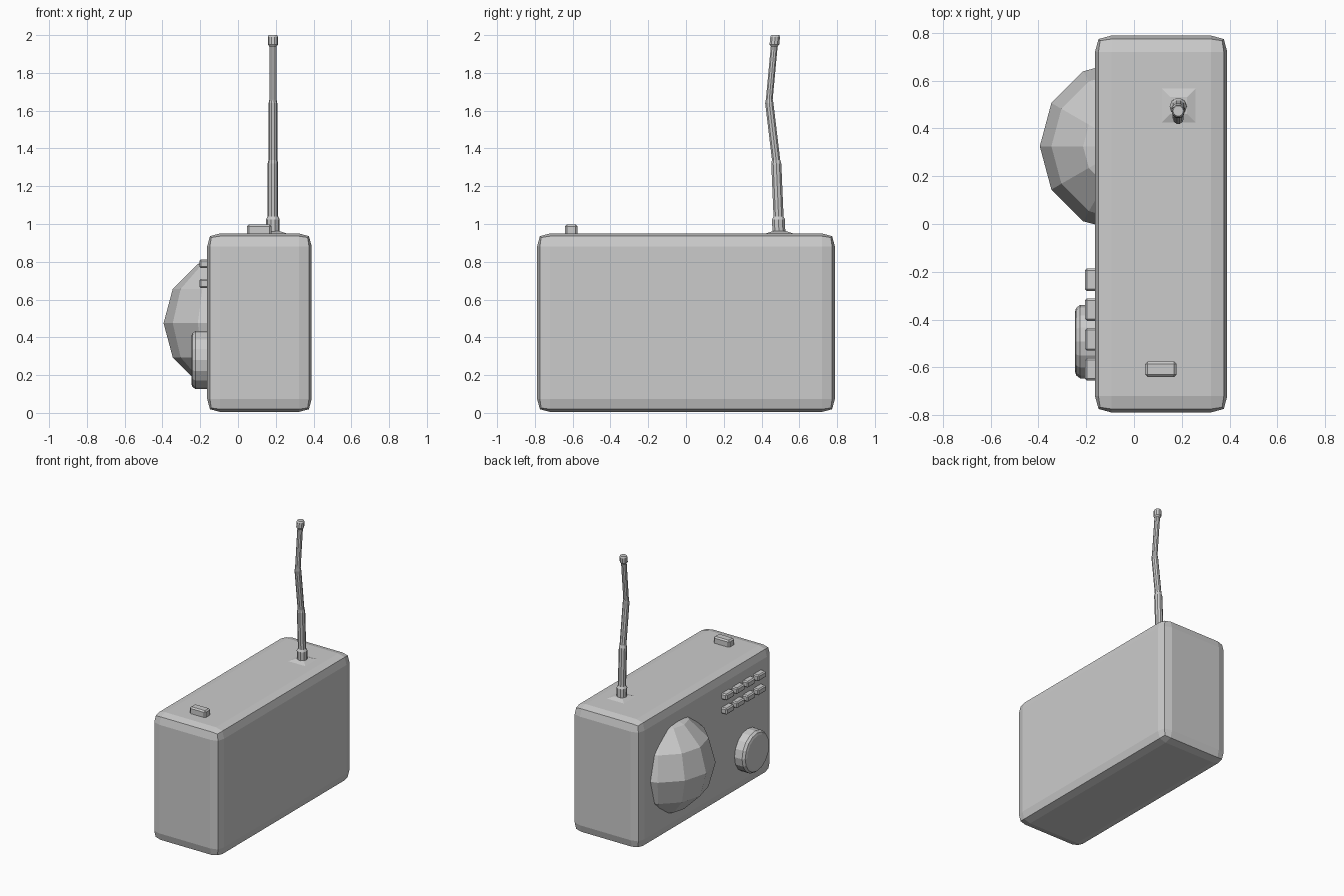
import bpy, bmesh, math
from mathutils import Matrix, Vector

if "Cube" in bpy.data.objects:
    bpy.data.objects.remove(bpy.data.objects["Cube"])


def finish(name, bm):
    bmesh.ops.recalc_face_normals(bm, faces=bm.faces)
    mesh = bpy.data.meshes.new(name)
    bm.to_mesh(mesh)
    bm.free()
    ob = bpy.data.objects.new(name, mesh)
    bpy.context.collection.objects.link(ob)
    return ob


def box(name, lo, hi, width, segments=1, profile=0.5):
    lo, hi = Vector(lo), Vector(hi)
    bm = bmesh.new()
    bmesh.ops.create_cube(bm, size=1, matrix=Matrix.Translation((lo + hi) / 2)
                          @ Matrix.Diagonal((*(hi - lo), 1)))
    bmesh.ops.bevel(bm, geom=bm.edges[:], offset=width, segments=segments,
                    profile=profile, affect='EDGES')
    return finish(name, bm)


def loft(name, rings, sides, matrix=Matrix(), turn=0.0):
    """Skin rings given as (x, y, z, radius) and cap both ends."""
    bm = bmesh.new()
    loops = []
    for x, y, z, r in rings:
        loops.append([bm.verts.new(matrix @ Vector((
            x + r * math.cos(turn + math.tau * i / sides),
            y + r * math.sin(turn + math.tau * i / sides), z)))
            for i in range(sides)])
    for a, b in zip(loops, loops[1:]):
        for i in range(sides):
            j = (i + 1) % sides
            bm.faces.new((a[i], a[j], b[j], b[i]))
    bm.faces.new(loops[0])
    bm.faces.new(loops[-1])
    return finish(name, bm)


# Case with rounded edges
box("case", (-0.163, -0.788, 0.005), (0.39, 0.788, 0.95), 0.068, 2, 0.62)

# Faceted speaker dome, half sunk in the case
bm = bmesh.new()
bmesh.ops.create_uvsphere(bm, u_segments=12, v_segments=6, radius=0.362,
                          matrix=Matrix.Translation((-0.032, 0.325, 0.475)))
finish("speaker_dome", bm)

# Tuning knob facing -x
facing = Matrix.Translation((-0.15, -0.492, 0.28)) @ Matrix.Rotation(-math.pi / 2, 4, 'Y')
loft("tuning_knob", [(0, 0, 0, 0.154), (0, 0, 0.075, 0.154),
                     (0, 0, 0.092, 0.141), (0, 0, 0.097, 0.125)], 16, facing)

# Two rows of preset buttons
for row, z in enumerate((0.79, 0.685)):
    for col in range(4):
        y = -0.233 - 0.125 * col
        box(f"preset_button_{row + 1}_{col + 1}", (-0.205, y - 0.047, z - 0.023),
            (-0.14, y + 0.047, z + 0.023), 0.008)

# Power button on top
box("power_button", (0.047, -0.64, 0.93), (0.178, -0.575, 0.998), 0.01)

# Shallow square antenna mount and bent telescopic antenna
loft("antenna_mount", [(0.187, 0.495, 0.94, 0.1), (0.187, 0.495, 0.95, 0.1),
                       (0.187, 0.495, 0.962, 0.05)], 4, turn=math.pi / 4)
loft("antenna", [
    (0.185, 0.492, 0.94, 0.036), (0.185, 0.49, 1.025, 0.036), (0.185, 0.49, 1.04, 0.028),
    (0.185, 0.478, 1.32, 0.028), (0.185, 0.477, 1.34, 0.023),
    (0.185, 0.441, 1.64, 0.023), (0.185, 0.441, 1.66, 0.019),
    (0.185, 0.467, 1.94, 0.019), (0.185, 0.468, 1.95, 0.027),
    (0.185, 0.472, 1.99, 0.027), (0.185, 0.473, 2.0, 0.022)], 10)
